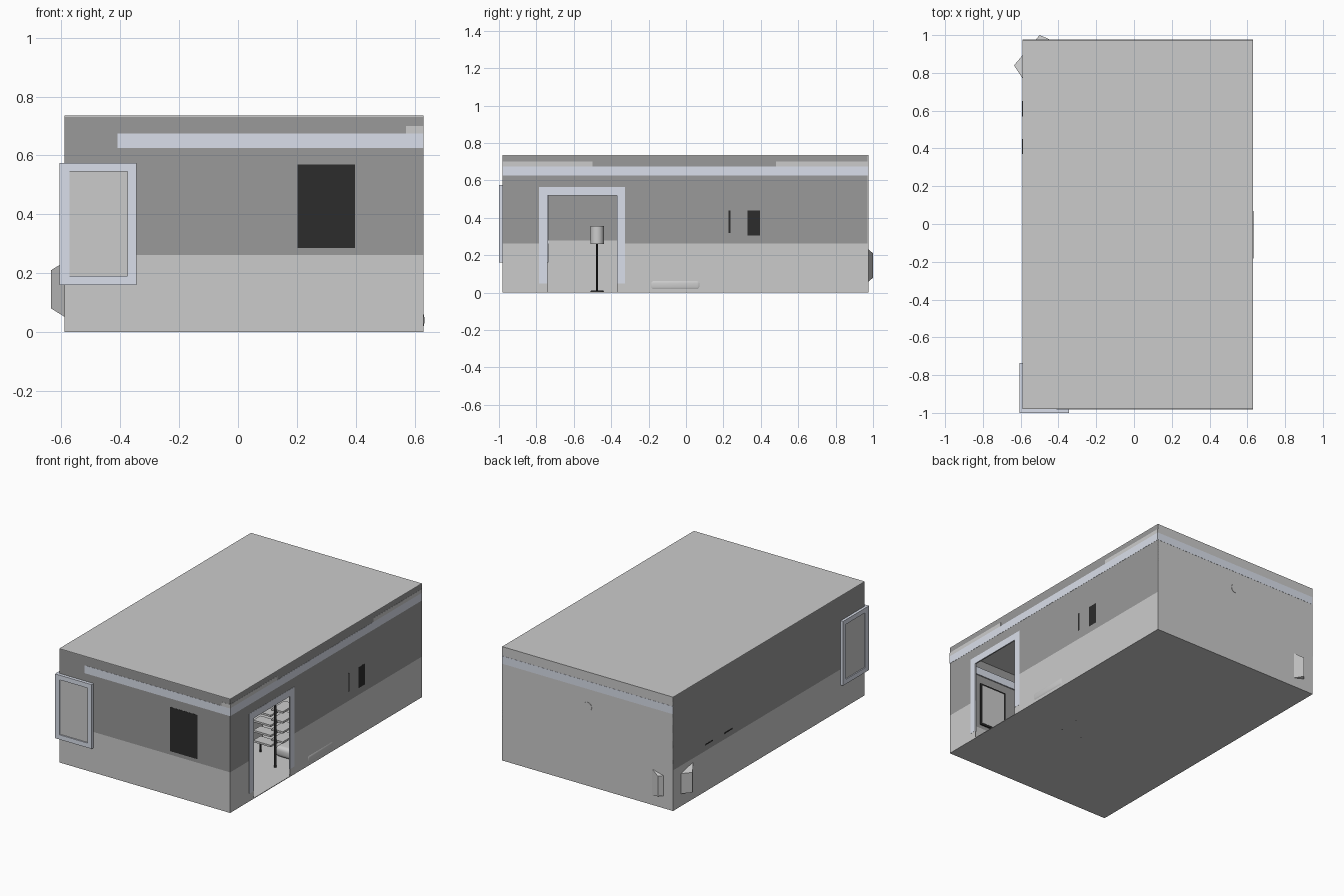
import bpy, bmesh, math
from mathutils import Vector

if "Cube" in bpy.data.objects:
    bpy.data.objects.remove(bpy.data.objects["Cube"])


def material(name, r, g, b):
    m = bpy.data.materials.new(name)
    m.diffuse_color = (r, g, b, 1)
    m.use_nodes = True
    m.node_tree.nodes["Principled BSDF"].inputs["Base Color"].default_value = m.diffuse_color
    return m


DARK = material("wall_grey", 0.32, 0.32, 0.32)
TRIM = material("trim_blue_grey", 0.70, 0.74, 0.83)
BLACK = material("black", 0.025, 0.025, 0.025)


def finish(name, bm, mat=None, smooth=False):
    me = bpy.data.meshes.new(name)
    bmesh.ops.recalc_face_normals(bm, faces=bm.faces)
    bm.to_mesh(me)
    bm.free()
    ob = bpy.data.objects.new(name, me)
    bpy.context.collection.objects.link(ob)
    if mat:
        me.materials.append(mat)
    if smooth:
        bpy.ops.object.select_all(action='DESELECT')
        ob.select_set(True)
        bpy.context.view_layer.objects.active = ob
        bpy.ops.object.shade_smooth_by_angle(angle=math.radians(40))
    return ob


def box(name, x, y, z, mat=None, bevel=0):
    """Box from (min, max) ranges."""
    bm = bmesh.new()
    bmesh.ops.create_cube(bm, size=1)
    for v in bm.verts:
        for i, r in enumerate((x, y, z)):
            v.co[i] = r[0] if v.co[i] < 0 else r[1]
    if bevel:
        bmesh.ops.bevel(bm, geom=bm.edges[:], offset=bevel, segments=4,
                        profile=0.5, affect='EDGES')
    return finish(name, bm, mat, bevel > 0)


def cyl(name, c, r1, r2, h, mat=None, n=20):
    """Upright cone or cylinder standing at c."""
    bm = bmesh.new()
    bmesh.ops.create_cone(bm, cap_ends=True, segments=n, radius1=r1, radius2=r2, depth=h)
    bmesh.ops.translate(bm, verts=bm.verts, vec=(c[0], c[1], c[2] + h / 2))
    return finish(name, bm, mat, True)


def frame(name, axis, depth, u, z, w, mat, foot=True):
    """Rectangular frame lying in a wall; axis is the wall's normal."""
    bars = [((u[0], u[0] + w), z), ((u[1] - w, u[1]), z),
            ((u[0] + w, u[1] - w), (z[1] - w, z[1]))]
    if foot:
        bars.append(((u[0] + w, u[1] - w), (z[0], z[0] + w)))
    for i, (b, zz) in enumerate(bars):
        x, y = (depth, b) if axis == 'x' else (b, depth)
        box(f"{name}_bar_{i}", x, y, zz, mat)


# Room shell
X0, X1, Y0, Y1, H, RAIL, T = -0.59, 0.63, -0.98, 0.975, 0.735, 0.262, 0.004
box("floor", (X0, X1), (Y0, Y1), (0, T))
box("ceiling", (X0, X1), (Y0, Y1), (H - T, H))
box("back_wall", (X0, X1), (Y1 - T, Y1), (0, H))
for tag, z, m in (("lower", (0, RAIL), None), ("upper", (RAIL, H - T), DARK)):
    box(f"front_wall_{tag}", (X0, X1), (Y0, Y0 + T), z, m)
    box(f"left_wall_{tag}", (X0, X0 + T), (Y0, Y1), z, m)
    box(f"right_wall_{tag}_near", (X1 - T, X1), (Y0, -0.74), z, m)
    box(f"right_wall_{tag}_far", (X1 - T, X1), (-0.37, Y1), z, m)
box("door_lintel", (X1 - T, X1), (-0.74, -0.37), (0.52, H - T), DARK)

# Door trim
frame("door_trim", 'x', (X1 - 0.008, X1 + 0.001), (-0.785, -0.325), (0.05, 0.565), 0.045, TRIM, False)

# Crown strip and chair rail
CZ = (0.625, 0.675)
box("crown_front", (-0.41, X1), (Y0 - 0.001, Y0 + 0.012), CZ, TRIM)
box("crown_right", (X1 - 0.012, X1 + 0.001), (Y0, Y1), CZ, TRIM)
box("crown_back", (X0, X1), (Y1 - 0.012, Y1 + 0.001), CZ, TRIM)
box("crown_left", (X0 + T, X0 + 0.012), (-0.73, Y1), CZ, TRIM)
CAP = (0.675, 0.70)
box("crown_cap_front", (0.57, X1), (Y0 - 0.001, Y0 + 0.008), CAP)
box("crown_cap_right_near", (X1 - 0.008, X1 + 0.001), (Y0, -0.5), CAP)
box("crown_cap_right_far", (X1 - 0.008, X1 + 0.001), (0.48, Y1), CAP)
box("chair_rail_left", (X0 + T, X0 + 0.012), (Y0, Y1), (RAIL, 0.28))

# Corner windows
frame("front_window", 'y', (-1.0, -0.962), (-0.605, -0.345), (0.16, 0.575), 0.03, TRIM)
box("front_window_pane", (-0.575, -0.375), (-0.992, -0.97), (0.19, 0.545))
frame("left_window", 'x', (-0.607, -0.572), (-0.995, -0.735), (0.16, 0.575), 0.03, TRIM)
box("left_window_pane", (-0.60, -0.578), (-0.965, -0.765), (0.19, 0.545))

# Black framed board on the front wall
box("board_back", (0.203, 0.397), (Y0 - 0.001, -0.967), (0.285, 0.57), BLACK)
box("board_face", (0.215, 0.385), (-0.968, -0.965), (0.297, 0.558))

# Small pictures on the right wall, clock on the back wall
box("picture_wide", (X1 - 0.01, X1 + 0.0005), (0.33, 0.395), (0.305, 0.44), BLACK)
box("picture_thin", (X1 - 0.01, X1 + 0.0005), (0.226, 0.238), (0.32, 0.44), BLACK)
clock = cyl("wall_clock", (0, 0, 0), 0.03, 0.03, 0.014)
clock.rotation_euler = (math.pi / 2, 0, 0)
clock.location = (0.02, Y1 + 0.002, 0.51)

# Wall shelves whose ends just break the left wall
for i, y in enumerate((0.61, 0.41)):
    box(f"wall_shelf_{i}", (X0 - 0.002, X0 + 0.08), (y - 0.04, y + 0.04), (0.298, 0.305), BLACK)

# Corner television, its tapered back pushed into the corner
A, B = Vector((-0.635, 0.84)), Vector((-0.5, 1.0))
mid, d = (A + B) / 2, (B - A).normalized()
n = Vector((-d.y, d.x))


def tv_part(name, sections, mat=None):
    """Loft of rectangles: distance in front of back panel, half width, z low, z high."""
    bm = bmesh.new()
    rings = []
    for dist, hw, lo, hi in sections:
        c = mid - n * dist
        rings.append([bm.verts.new((*(c + d * s * hw), z))
                      for s, z in ((-1, lo), (1, lo), (1, hi), (-1, hi))])
    for a, b in zip(rings, rings[1:]):
        for i in range(4):
            bm.faces.new((a[i], a[(i + 1) % 4], b[(i + 1) % 4], b[i]))
    bm.faces.new(rings[0])
    bm.faces.new(rings[-1])
    finish(name, bm, mat)


tv_part("television_case", [(0, 0.105, 0.08, 0.21), (0.1, 0.135, 0.045, 0.245), (0.17, 0.135, 0.045, 0.245)])
tv_part("television_screen", [(0.168, 0.115, 0.07, 0.225), (0.173, 0.11, 0.075, 0.22)], BLACK)
tv_part("television_stand", [(0.09, 0.12, T, 0.045), (0.17, 0.12, T, 0.045)])

# Floor lamp
LX, LY = -0.40, -0.475
cyl("lamp_base", (LX, LY, T), 0.036, 0.033, 0.008, BLACK)
cyl("lamp_pole", (LX, LY, 0.01), 0.005, 0.005, 0.26, BLACK, 10)
cyl("lamp_shade", (LX, LY, 0.26), 0.036, 0.036, 0.095)

# Pole shelf with boards on both sides
PX, PY = 0.486, -0.315
cyl("shelf_pole", (PX, PY, 0), 0.008, 0.008, 0.40, BLACK, 10)
for i in range(4):
    z = 0.14 + 0.065 * i
    box(f"shelf_left_board_{i}", (0.35, 0.475), (-0.345, -0.27), (z, z + 0.012))
    box(f"shelf_right_board_{i}", (0.45, 0.53), (-0.30, -0.17), (z + 0.02, z + 0.032))

# Sofa with its rounded base just breaking the right wall
box("sofa_base", (0.40, 0.633), (-0.2, 0.085), (0.005, 0.075), bevel=0.025)
box("sofa_back", (0.56, 0.615), (-0.19, 0.075), (0.06, 0.19), bevel=0.015)

# Pedestal table and chair
cyl("table_base", (0, -0.26, 0), 0.05, 0.045, 0.01)
cyl("table_post", (0, -0.26, 0.01), 0.01, 0.01, 0.16, None, 12)
cyl("table_top", (0, -0.26, 0.17), 0.10, 0.10, 0.012, None, 32)
for i, (x, y) in enumerate(((0.145, -0.325), (0.295, -0.325), (0.295, -0.19), (0.145, -0.19))):
    cyl(f"chair_leg_{i}", (x, y, 0), 0.006, 0.006, 0.1, BLACK, 8)
box("chair_seat", (0.135, 0.305), (-0.335, -0.18), (0.1, 0.115))
box("chair_back", (0.29, 0.305), (-0.335, -0.18), (0.115, 0.23))
